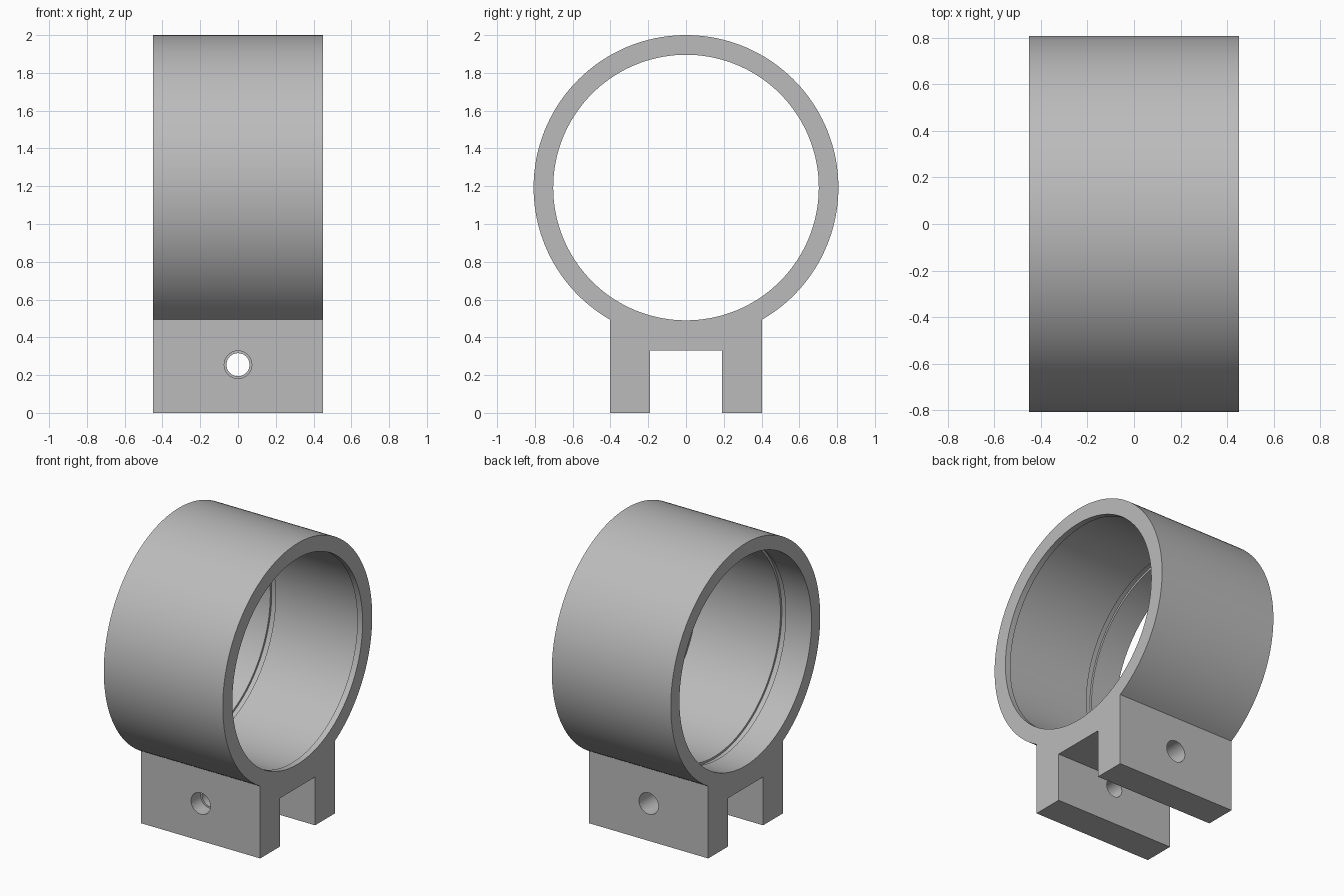
import bpy, bmesh, math
from mathutils import Matrix

HALF_W = 0.45          # half the clamp width along x
R_OUT = 0.807          # ring outer radius
CZ = 2 - R_OUT         # ring centre height
LEG_Y, SLOT_Y, SLOT_Z = 0.403, 0.19, 0.33
HOLE_Z = 0.255

cube = bpy.data.objects.get("Cube")
if cube:
    bpy.data.objects.remove(cube)

grey = bpy.data.materials.new("plain_grey")
grey.use_nodes = True
grey.diffuse_color = (0.5, 0.5, 0.5, 1)
grey.node_tree.nodes["Principled BSDF"].inputs["Base Color"].default_value = (0.5, 0.5, 0.5, 1)


def make_object(name, bm):
    bmesh.ops.recalc_face_normals(bm, faces=bm.faces)
    mesh = bpy.data.meshes.new(name)
    bm.to_mesh(mesh)
    bm.free()
    mesh.materials.append(grey)
    obj = bpy.data.objects.new(name, mesh)
    bpy.context.collection.objects.link(obj)
    return obj


def turned(name, profile, segments, matrix):
    """Solid of revolution about local x from (x, radius) steps, with flat caps."""
    bm = bmesh.new()
    rings = []
    for x, r in profile:
        angles = [2 * math.pi * i / segments for i in range(segments)]
        rings.append([bm.verts.new((x, r * math.sin(a), r * math.cos(a))) for a in angles])
    for a, b in zip(rings, rings[1:]):
        for i in range(segments):
            j = (i + 1) % segments
            bm.faces.new((a[i], a[j], b[j], b[i]))
    bm.faces.new(rings[0])
    bm.faces.new(rings[-1])
    bm.transform(matrix)
    return make_object(name, bm)


# Ring and forked foot as one extruded outline in the yz plane
start = math.asin(LEG_Y / R_OUT)
steps = 128
outline = [(-LEG_Y, 0), (-SLOT_Y, 0), (-SLOT_Y, SLOT_Z),
           (SLOT_Y, SLOT_Z), (SLOT_Y, 0), (LEG_Y, 0)]
for i in range(steps + 1):
    a = start + (2 * math.pi - 2 * start) * i / steps
    outline.append((R_OUT * math.sin(a), CZ - R_OUT * math.cos(a)))
bm = bmesh.new()
face = bm.faces.new([bm.verts.new((-HALF_W, y, z)) for y, z in outline])
side = bmesh.ops.extrude_face_region(bm, geom=[face])
moved = [v for v in side["geom"] if isinstance(v, bmesh.types.BMVert)]
bmesh.ops.translate(bm, verts=moved, vec=(2 * HALF_W, 0, 0))
clamp = make_object("ring_clamp", bm)

# Bore with a retaining groove and a small lip at the +x end
bore = turned("bore_cutter",
              [(-0.6, 0.713), (-0.255, 0.713), (-0.255, 0.728), (-0.215, 0.728),
               (-0.215, 0.713), (0.41, 0.713), (0.41, 0.703), (0.6, 0.703)],
              144, Matrix.Translation((0, 0, CZ)))

# Cross hole: counterbored in the front leg, plain in the back leg
bolt = turned("bolt_cutter",
              [(-0.6, 0.073), (-0.3, 0.073), (-0.3, 0.061), (0, 0.061), (0, 0.073), (0.6, 0.073)],
              48, Matrix.Translation((0, 0, HOLE_Z)) @ Matrix.Rotation(math.pi / 2, 4, "Z"))

bpy.ops.object.select_all(action="DESELECT")
clamp.select_set(True)
bpy.context.view_layer.objects.active = clamp
for cutter in (bore, bolt):
    cutter.hide_render = True
    mod = clamp.modifiers.new(cutter.name, "BOOLEAN")
    mod.operation = "DIFFERENCE"
    mod.solver = "EXACT"
    mod.object = cutter
    bpy.ops.object.modifier_apply(modifier=mod.name)
    bpy.data.objects.remove(cutter)

bpy.ops.object.shade_smooth_by_angle(angle=math.radians(25))
